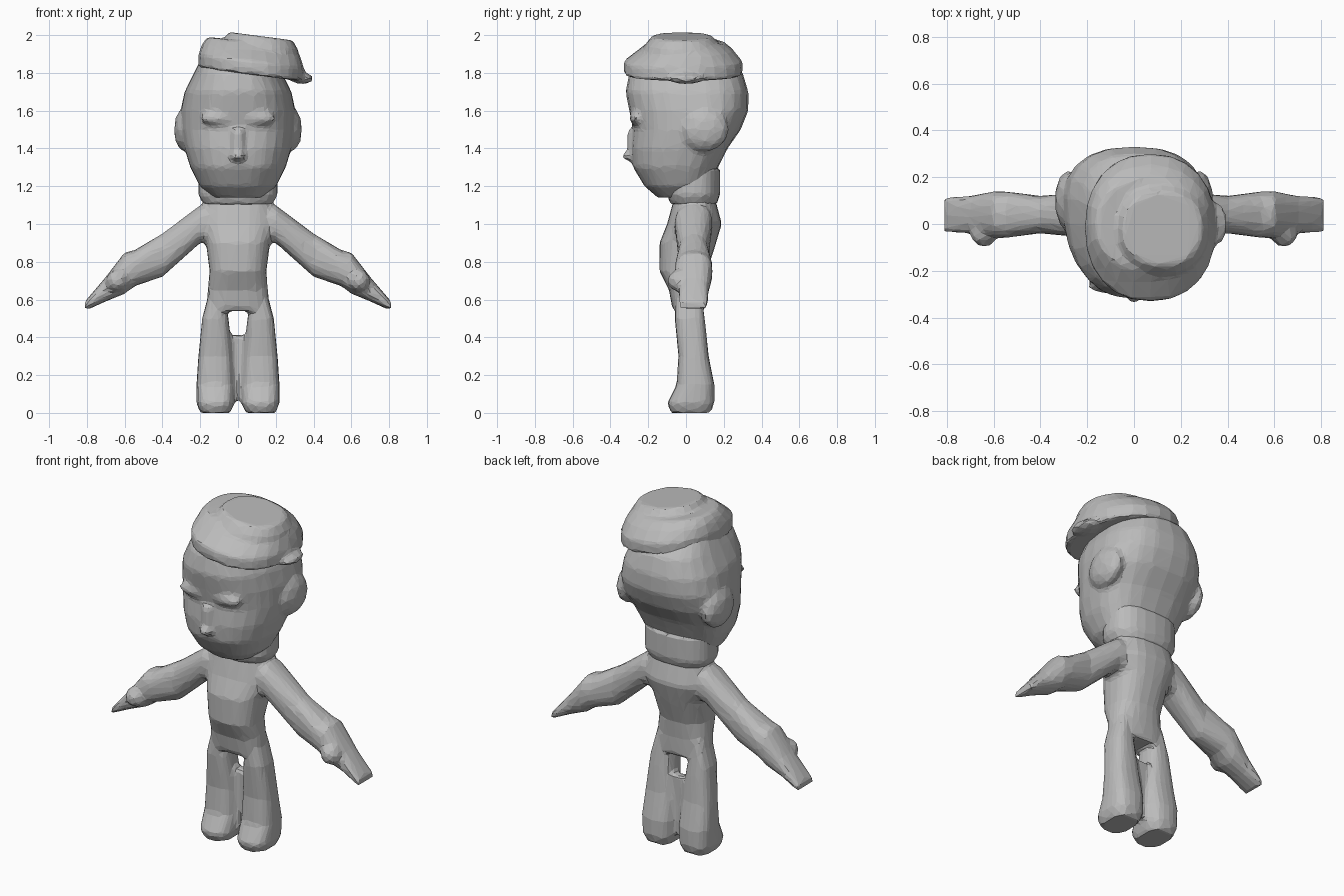
import bpy, bmesh, math
from mathutils import Matrix, Vector

old = bpy.data.objects.get("Cube")
if old:
    bpy.data.objects.remove(old, do_unlink=True)

CLAY_COLOUR = (0.5, 0.5, 0.5, 1)
clay = bpy.data.materials.new("clay_grey")
clay.use_nodes = True
clay.diffuse_color = CLAY_COLOUR
clay.node_tree.nodes["Principled BSDF"].inputs["Base Color"].default_value = CLAY_COLOUR


def signed_power(value, power):
    return math.copysign(abs(value) ** power, value)


def loft(bm, rings, axis="z", side=1, centre=0, roundness=0.8, taper=0, tilt=0):
    """Skin rings of (position, half breadth, low edge, high edge) along an axis."""
    sides = 24
    loops = []
    for position, half, low, high in rings:
        loop = []
        for step in range(sides):
            angle = math.tau * step / sides
            across = signed_power(math.cos(angle), roundness)
            along = signed_power(math.sin(angle), roundness)
            u = centre + half * across * (1 + taper * along)
            v = (low + high) / 2 + (high - low) / 2 * along
            if axis == "z":
                point = Vector((side * u, v, position - tilt * u))
            else:
                point = Vector((side * position, u, v))
            loop.append(bm.verts.new(point))
        loops.append(loop)
    for lower, upper in zip(loops, loops[1:]):
        for step in range(sides):
            following = (step + 1) % sides
            bm.faces.new((lower[step], lower[following], upper[following], upper[step]))
    bm.faces.new(loops[0])
    bm.faces.new(loops[-1])


def placement(location, size):
    return Matrix.Translation(location) @ Matrix.Diagonal((*size, 1))


def blob(bm, location, size):
    bmesh.ops.create_icosphere(bm, subdivisions=2, radius=1, matrix=placement(location, size))


def block(bm, location, size):
    bmesh.ops.create_cube(bm, size=1, matrix=placement(location, size))


def finish(bm, name):
    """Fuse the overlapping volumes, then cut them down to coarse facets."""
    bmesh.ops.recalc_face_normals(bm, faces=bm.faces)
    mesh = bpy.data.meshes.new(name)
    bm.to_mesh(mesh)
    bm.free()
    mesh.materials.append(clay)
    obj = bpy.data.objects.new(name, mesh)
    bpy.context.collection.objects.link(obj)
    fuse = obj.modifiers.new("fuse", "REMESH")
    fuse.mode = "VOXEL"
    fuse.voxel_size = 0.015
    soften = obj.modifiers.new("soften", "SMOOTH")
    soften.iterations = 4
    facets = obj.modifiers.new("facets", "DECIMATE")
    facets.ratio = 0.08


# Body: torso, limbs and the web between the legs
bm = bmesh.new()
loft(bm, [
    (0.54, 0.17, -0.07, 0.1),
    (0.65, 0.16, -0.09, 0.1),
    (0.75, 0.15, -0.14, 0.11),
    (0.9, 0.17, -0.14, 0.16),
    (1, 0.2, -0.1, 0.19),
    (1.15, 0.18, -0.06, 0.15),
])
for side in (-1, 1):
    # Leg and foot
    loft(bm, [
        (0, 0.08, -0.08, 0.13),
        (0.05, 0.1, -0.1, 0.15),
        (0.15, 0.1, -0.05, 0.15),
        (0.3, 0.09, -0.04, 0.12),
        (0.5, 0.07, -0.06, 0.1),
        (0.65, 0.03, -0.05, 0.08),
    ], side=side, centre=0.12, roundness=0.7)
    # Arm and hand
    loft(bm, [
        (0.1, 0.1, 0.9, 1.1),
        (0.2, 0.1, 0.9, 1.1),
        (0.4, 0.08, 0.72, 0.95),
        (0.55, 0.1, 0.67, 0.86),
        (0.6, 0.1, 0.63, 0.85),
        (0.7, 0.08, 0.59, 0.72),
        (0.81, 0.08, 0.54, 0.59),
    ], axis="x", side=side, centre=0.04)
    # Thumb
    blob(bm, (side * 0.64, -0.04, 0.7), (0.06, 0.06, 0.06))
block(bm, (0, 0.05, 0.24), (0.1, 0.06, 0.34))
finish(bm, "body")

# Collar around the neck
bm = bmesh.new()
loft(bm, [
    (1.1, 0.18, -0.08, 0.16),
    (1.15, 0.21, -0.1, 0.18),
    (1.3, 0.21, -0.1, 0.18),
])
finish(bm, "collar")

# Head with ears, brow, nose, mouth and chin
bm = bmesh.new()
loft(bm, [
    (1.14, 0.13, -0.15, 0.05),
    (1.2, 0.2, -0.22, 0.13),
    (1.3, 0.25, -0.28, 0.17),
    (1.4, 0.28, -0.29, 0.22),
    (1.5, 0.3, -0.28, 0.29),
    (1.6, 0.3, -0.3, 0.33),
    (1.7, 0.28, -0.32, 0.33),
    (1.8, 0.23, -0.3, 0.3),
    (1.9, 0.18, -0.2, 0.2),
], taper=0.12)
for side in (-1, 1):
    blob(bm, (side * 0.28, 0.1, 1.5), (0.06, 0.13, 0.12))
    blob(bm, (side * 0.1, -0.26, 1.56), (0.1, 0.04, 0.04))
block(bm, (0, -0.28, 1.44), (0.05, 0.06, 0.12))
blob(bm, (0, -0.29, 1.36), (0.04, 0.05, 0.03))
finish(bm, "head")

# Tilted cap: brim, rounded crown and the loose tip at the low side
bm = bmesh.new()
loft(bm, [
    (1.8, 0.28, -0.33, 0.3),
    (1.87, 0.28, -0.33, 0.3),
    (1.93, 0.26, -0.25, 0.25),
    (1.97, 0.23, -0.2, 0.2),
], centre=0.07, tilt=0.13, roundness=0.9)
loft(bm, [
    (1.85, 0.2, -0.22, 0.2),
    (1.96, 0.2, -0.22, 0.18),
    (2.01, 0.17, -0.18, 0.14),
], centre=0.12, tilt=0.13, roundness=0.9)
blob(bm, (0.34, 0, 1.77), (0.06, 0.1, 0.03))
finish(bm, "cap")
